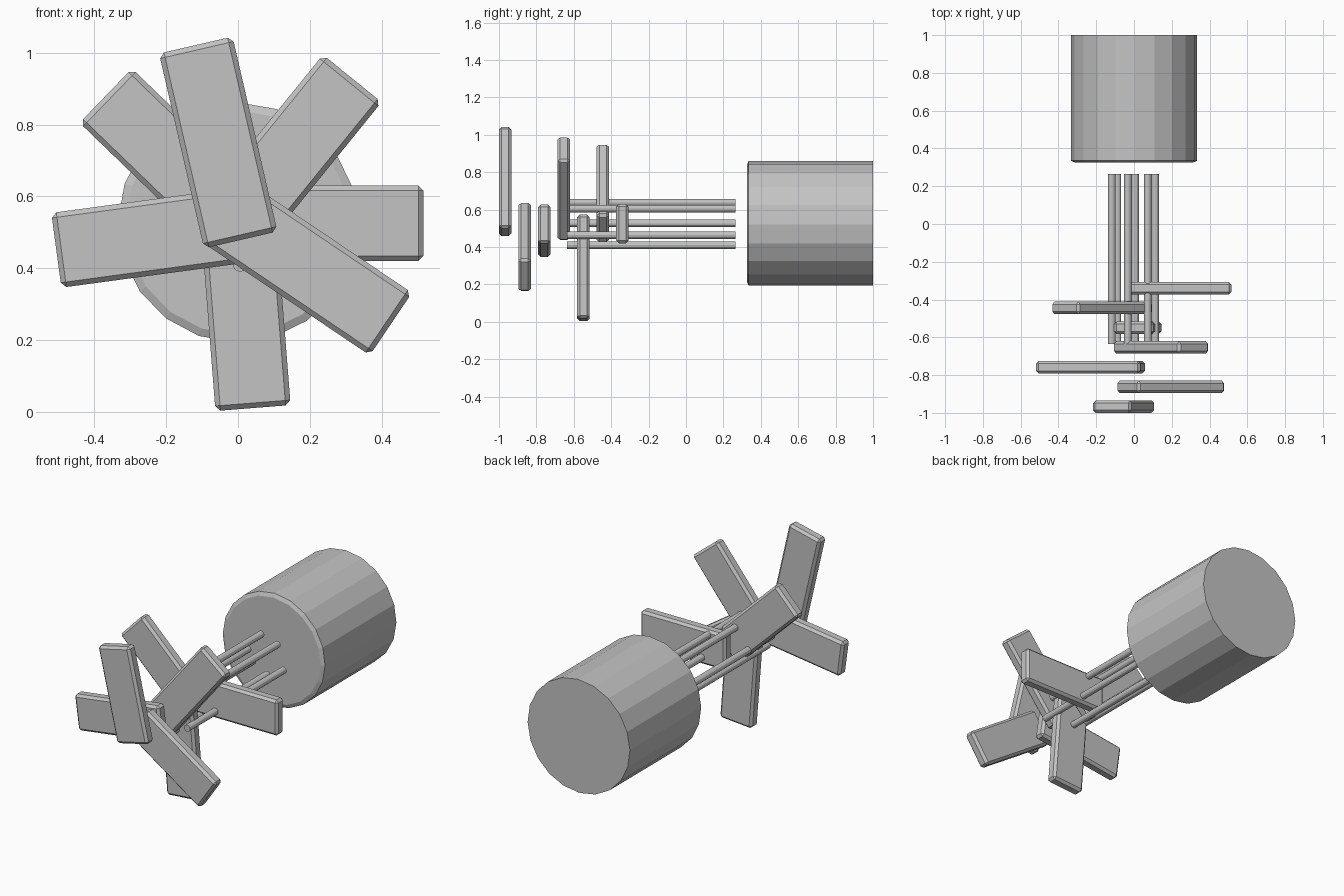
import bpy
import bmesh
from math import radians, pi
from mathutils import Matrix, Vector

cube = bpy.data.objects.get("Cube")
if cube:
    bpy.data.objects.remove(cube, do_unlink=True)

grey = bpy.data.materials.new("light_grey")
grey.use_nodes = True
grey.diffuse_color = (0.55, 0.55, 0.55, 1)
grey.node_tree.nodes["Principled BSDF"].inputs["Base Color"].default_value = grey.diffuse_color


def add_object(name, bm):
    mesh = bpy.data.meshes.new(name)
    bm.to_mesh(mesh)
    bm.free()
    mesh.materials.append(grey)
    obj = bpy.data.objects.new(name, mesh)
    bpy.context.collection.objects.link(obj)
    return obj


def cylinder(name, x, z, y_front, y_back, radius, sides, turn=0.0, chamfer=0.0):
    """Cylinder along y, with an optional chamfer (radius, depth) at the front rim."""
    bm = bmesh.new()
    bmesh.ops.create_cone(bm, cap_ends=True, segments=sides, radius1=radius,
                          radius2=radius, depth=y_back - y_front)
    if chamfer:
        front = max(bm.faces, key=lambda f: f.calc_center_median().z)
        bmesh.ops.inset_region(bm, faces=[front], thickness=chamfer)
        bmesh.ops.translate(bm, verts=front.verts, vec=(0, 0, 0.01))
    place = Matrix.Translation((x, (y_front + y_back) / 2, z))
    bm.transform(place @ Matrix.Rotation(pi / 2, 4, "X") @ Matrix.Rotation(turn, 4, "Z"))
    return add_object(name, bm)


def plank(name, x, y, z, angle):
    """Chamfered board turned in the front plane."""
    bm = bmesh.new()
    bmesh.ops.create_cube(bm, size=1)
    bmesh.ops.scale(bm, vec=(0.557, 0.066, 0.21), verts=bm.verts)
    bmesh.ops.bevel(bm, geom=bm.edges[:], offset=0.014, segments=1,
                    profile=0.5, affect="EDGES")
    bm.transform(Matrix.Rotation(radians(-angle), 4, "Y"))
    bm.transform(Matrix.Translation((x, y, z)))
    return add_object(name, bm)


# Drum at the back
cylinder("drum", 0, 0.527, 0.335, 1.0, 0.334, 20, turn=radians(-1), chamfer=0.022)

# Ring of thin rods in front of the drum
rods = [(-0.118, 0.527), (-0.088, 0.463), (-0.033, 0.637),
        (0.006, 0.41), (0.073, 0.605), (0.112, 0.463)]
for i, (x, z) in enumerate(rods):
    cylinder(f"rod_{i + 1}", x, z, -0.635, 0.265, 0.02, 12)

# Fan of boards, from front to back: x, z, angle
boards = [(-0.055, 0.75, 103), (0.195, 0.4, -34), (-0.23, 0.487, 7.7),
          (0.143, 0.712, 51), (0.02, 0.288, 94.5), (-0.168, 0.687, -44),
          (0.238, 0.525, 0)]
for i, (x, z, angle) in enumerate(boards):
    plank(f"board_{i + 1}", x, -0.967 + 0.1045 * i, z, angle)
